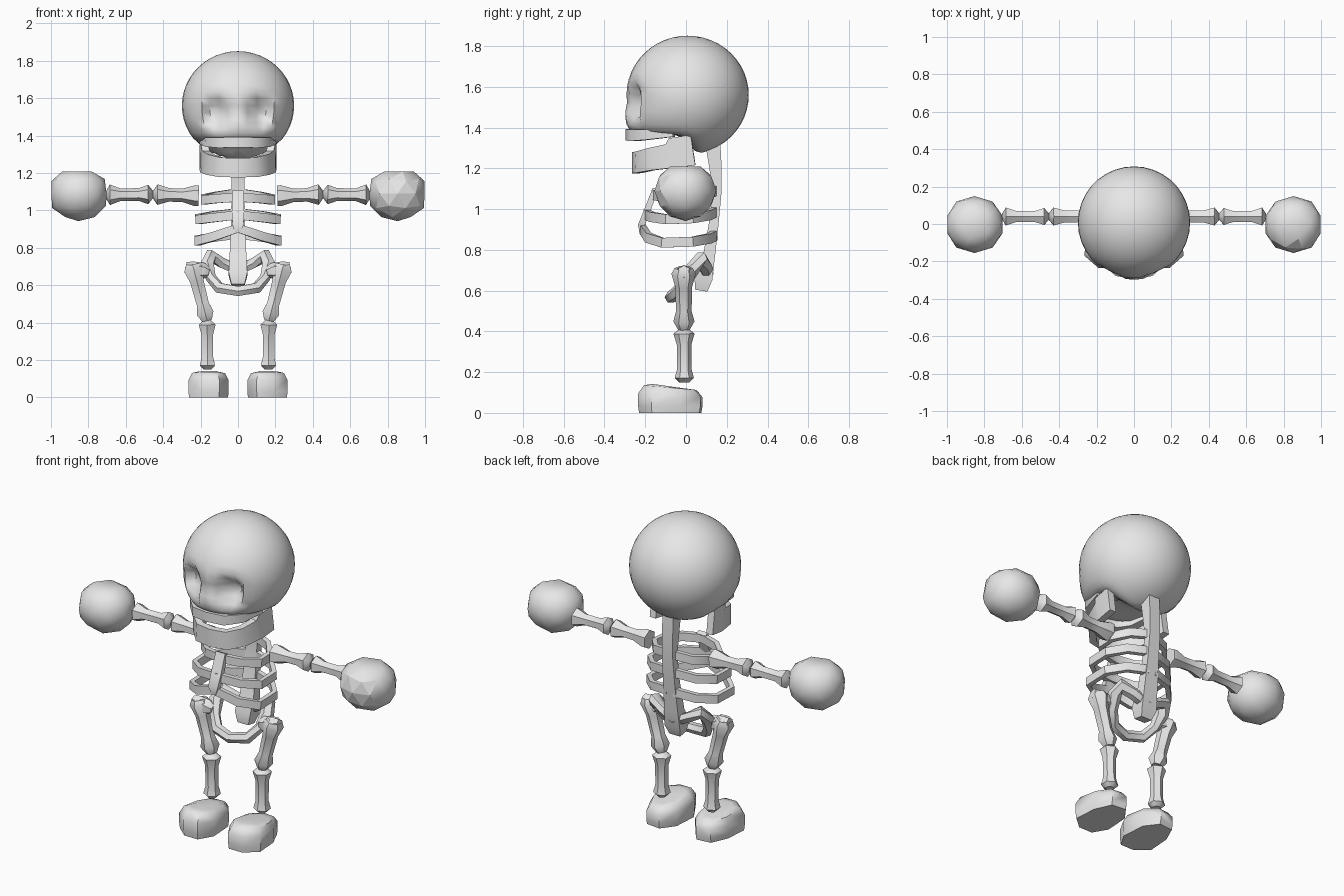
import bpy, bmesh, math
from mathutils import Vector

old = bpy.data.objects.get("Cube")
if old:
    bpy.data.objects.remove(old, do_unlink=True)

bone_mat = bpy.data.materials.new("bone grey")
bone_mat.use_nodes = True
bone_mat.diffuse_color = (0.8, 0.8, 0.8, 1)
bone_mat.node_tree.nodes["Principled BSDF"].inputs["Base Color"].default_value = (0.8, 0.8, 0.8, 1)


def finish(name, bm, angle=40):
    bmesh.ops.recalc_face_normals(bm, faces=bm.faces[:])
    mesh = bpy.data.meshes.new(name)
    bm.to_mesh(mesh)
    bm.free()
    mesh.materials.append(bone_mat)
    mesh.shade_smooth()
    mesh.set_sharp_from_angle(angle=math.radians(angle))
    ob = bpy.data.objects.new(name, mesh)
    bpy.context.collection.objects.link(ob)
    return ob


def loft(name, rings, closed=False, angle=40):
    bm = bmesh.new()
    vs = [[bm.verts.new(p) for p in ring] for ring in rings]
    n = len(vs[0])
    pairs = list(zip(vs, vs[1:]))
    if closed:
        pairs.append((vs[-1], vs[0]))
    for a, b in pairs:
        for i in range(n):
            j = (i + 1) % n
            bm.faces.new((a[i], a[j], b[j], b[i]))
    if not closed:
        bm.faces.new(vs[0])
        bm.faces.new(vs[-1])
    return finish(name, bm, angle)


def sweep(name, stations, sides=6, up=(0, 0, 1), closed=False, angle=40):
    """Stations are (x, y, z, half width, half height) along a path."""
    pts = [Vector(s[:3]) for s in stations]
    n = len(pts)
    grow = 1 / math.cos(math.pi / 4) if sides == 4 else 1
    rings = []
    for i, s in enumerate(stations):
        if closed:
            t = pts[(i + 1) % n] - pts[i - 1]
        else:
            t = pts[min(i + 1, n - 1)] - pts[max(i - 1, 0)]
        across = t.cross(Vector(up)).normalized()
        high = across.cross(t).normalized()
        ring = []
        for k in range(sides):
            a = 2 * math.pi * (k + 0.5) / sides
            ring.append(pts[i] + across * s[3] * grow * math.cos(a) + high * s[4] * grow * math.sin(a))
        rings.append(ring)
    return loft(name, rings, closed, angle)


def mirrored(half):
    """Extend stations that start on the centre line into both sides."""
    return [(-s[0],) + tuple(s[1:]) for s in reversed(half[1:])] + half


# Skull: globe with a flattened underside, forward face and eye sockets
bm = bmesh.new()
bmesh.ops.create_uvsphere(bm, u_segments=36, v_segments=24, radius=0.3)
for v in bm.verts:
    x, y, z = v.co.x, v.co.y + 0.008, v.co.z * 0.97 + 1.56
    front = min(1, max(0, (0.06 - y) / 0.1))
    low = min(1, max(0, (1.52 - z) / 0.12))
    if y < 0:
        y *= 1 + 0.18 * low
    z += front * (max(z, 1.37) - z)
    d = math.hypot((abs(x) - 0.115) / 0.075, (z - 1.525) / 0.1)
    if y < 0 and d < 1:
        y += 0.075 * min(1, 1.8 * (1 - d))
    v.co = (x, y, z)
finish("skull", bm, 50)

# Upper jaw and lower jaw
sweep("upper_jaw", mirrored([
    (0, -0.272, 1.365, 0.025, 0.028), (0.09, -0.255, 1.362, 0.025, 0.028),
    (0.15, -0.19, 1.365, 0.025, 0.025), (0.18, -0.06, 1.375, 0.025, 0.02)]), 4)
sweep("lower_jaw", mirrored([
    (0, -0.245, 1.228, 0.02, 0.052), (0.09, -0.23, 1.23, 0.02, 0.052),
    (0.15, -0.17, 1.245, 0.02, 0.055), (0.175, -0.08, 1.26, 0.02, 0.06),
    (0.18, -0.065, 1.275, 0.02, 0.075), (0.185, 0.035, 1.29, 0.02, 0.075)]), 4)

# Spine, with the tail bone at its base
sweep("spine", [
    (0, 0.13, 1.34, 0.035, 0.038), (0, 0.145, 1.2, 0.035, 0.03),
    (0, 0.152, 1.08, 0.035, 0.022), (0, 0.135, 0.92, 0.038, 0.024),
    (0, 0.11, 0.75, 0.045, 0.03), (0, 0.085, 0.66, 0.05, 0.045),
    (0, 0.075, 0.6, 0.035, 0.03)], 4, up=(0, 1, 0))

# Rib cage: three hoops from spine to breastbone
for name, z, wide, front, rise in (("upper_rib", 1.06, 0.185, -0.155, 0.01),
                                   ("middle_rib", 0.955, 0.215, -0.195, 0.02),
                                   ("lower_rib", 0.84, 0.22, -0.215, 0.065)):
    sweep(name, mirrored([
        (0, front, z + rise, 0.014, 0.024),
        (wide * 0.6, front + 0.03, z + rise * 0.3, 0.014, 0.024),
        (wide, front + 0.1, z - 0.005, 0.014, 0.024),
        (wide, 0.03, z, 0.014, 0.024),
        (wide * 0.65, 0.11, z + 0.015, 0.014, 0.024),
        (0.02, 0.14, z + 0.03, 0.014, 0.024)]), 4)
sweep("breastbone", [(0, -0.15, 1.1, 0.03, 0.014), (0, -0.195, 0.98, 0.032, 0.016),
                     (0, -0.22, 0.92, 0.03, 0.016), (0, -0.215, 0.88, 0.012, 0.012)],
      4, up=(0, 1, 0))

# Pelvis: tilted ring with hip wings
half = [(0, -0.075, 0.568, 0.03, 0.03), (0.1, -0.05, 0.585, 0.032, 0.032),
        (0.145, -0.005, 0.64, 0.028, 0.03), (0.165, 0.035, 0.71, 0.04, 0.035),
        (0.145, 0.07, 0.755, 0.045, 0.035), (0.085, 0.095, 0.72, 0.035, 0.03),
        (0, 0.105, 0.68, 0.03, 0.03)]
ring = half + [(-s[0],) + s[1:] for s in reversed(half[1:-1])]
sweep("pelvis", ring, 6, up=(0, -0.5, 0.85), closed=True, angle=50)


def long_bone(name, start, end, shape):
    """Shape lists (fraction along, radius)."""
    a, b = Vector(start), Vector(end)
    up = (0, 1, 0) if abs(b.z - a.z) > abs(b.x - a.x) else (0, 0, 1)
    return sweep(name, [tuple(a.lerp(b, t)) + (r, r) for t, r in shape], 6, up=up, angle=45)


knobs = [(0, 0.02), (0.1, 0.052), (0.3, 0.034), (0.7, 0.034), (0.92, 0.055), (1, 0.02)]
for side, s in (("left", 1), ("right", -1)):
    # Arm
    long_bone(side + "_upper_arm", (s * 0.21, 0.04, 1.078), (s * 0.455, 0.04, 1.085),
              [(0, 0.055), (0.08, 0.056), (0.35, 0.036), (0.65, 0.036), (0.9, 0.055), (1, 0.02)])
    long_bone(side + "_forearm", (s * 0.455, 0.04, 1.085), (s * 0.705, 0.04, 1.083), knobs)

    # Fist: faceted ball with trimmed top and sides
    bm = bmesh.new()
    bmesh.ops.create_icosphere(bm, subdivisions=2, radius=1)
    for v in bm.verts:
        x = max(-0.15, min(0.145, v.co.x * 0.165))
        v.co = (s * (0.853 + x), v.co.y * 0.152 - 0.003, min(1.208, 1.09 + v.co.z * 0.148))
    fist = finish(side + "_fist", bm, 55)
    if s > 0:
        for f in fist.data.polygons:
            f.use_smooth = f.normal.y > -0.6

    # Leg
    long_bone(side + "_thigh", (s * 0.243, -0.012, 0.71), (s * 0.165, -0.01, 0.41),
              [(0, 0.045), (0.09, 0.06), (0.3, 0.042), (0.7, 0.038), (0.87, 0.052), (1, 0.03)])
    long_bone(side + "_hip_joint", (s * 0.155, -0.01, 0.668), (s * 0.28, -0.01, 0.695),
              [(0, 0.025), (0.25, 0.045), (0.7, 0.04), (1, 0.03)])
    long_bone(side + "_shin", (s * 0.165, -0.01, 0.415), (s * 0.163, -0.008, 0.15),
              [(0, 0.02), (0.1, 0.052), (0.3, 0.036), (0.75, 0.035), (0.92, 0.047), (1, 0.025)])

    # Foot: flat sole with a bevelled, forward-rising top
    sole = [(0.1, -0.235), (0.19, -0.235), (0.265, -0.17), (0.255, -0.03),
            (0.21, 0.07), (0.12, 0.08), (0.06, 0), (0.05, -0.15)]
    rings = []
    for height, size in ((0, 0.97), (0.03, 1), (0.085, 1), (0.122, 0.82), (0.128, 0.55)):
        rings.append([(s * (0.158 + (x - 0.158) * size), -0.08 + (y + 0.08) * size,
                       height * (0.97 - 0.6 * y)) for x, y in sole])
    loft(side + "_foot", rings, angle=50)
